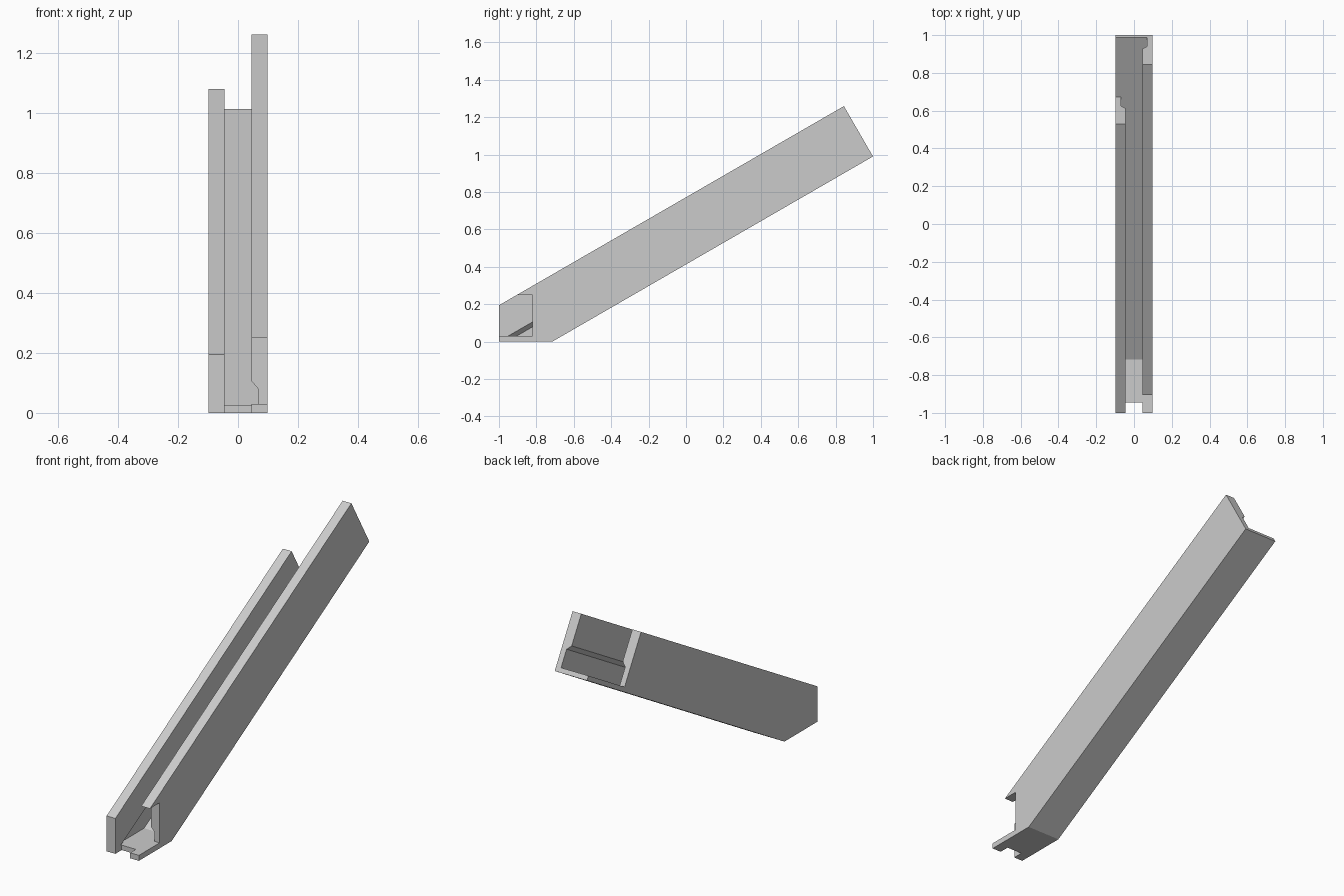
import bpy, bmesh, math
from mathutils import Vector

if "Cube" in bpy.data.objects:
    bpy.data.objects.remove(bpy.data.objects["Cube"])

SLOPE = math.radians(30)
C, S = math.cos(SLOPE), math.sin(SLOPE)
HEEL_Y = -0.715      # where the underside leaves the ground
LENGTH = 1.98        # along the slope
DEPTH = 0.311        # square to the slope
HALF = 0.098         # half width
FLOOR = 0.025        # thickness of the channel floor

grey = bpy.data.materials.new("light_grey")
grey.use_nodes = True
grey.diffuse_color = (0.6, 0.6, 0.6, 1)
grey.node_tree.nodes["Principled BSDF"].inputs["Base Color"].default_value = (0.6, 0.6, 0.6, 1)


def on_slope(x, s, h):
    """Point at distance s along the slope and height h square to it."""
    return Vector((x, HEEL_Y + s * C - h * S, s * S + h * C))


def prism(name, start, end, cut_below=None):
    """Closed solid between two matching outlines."""
    bm = bmesh.new()
    a = [bm.verts.new(p) for p in start]
    b = [bm.verts.new(p) for p in end]
    bm.faces.new(a)
    bm.faces.new(b)
    for i in range(len(a)):
        j = (i + 1) % len(a)
        bm.faces.new((a[i], a[j], b[j], b[i]))
    if cut_below is not None:
        geom = bm.verts[:] + bm.edges[:] + bm.faces[:]
        cut = bmesh.ops.bisect_plane(bm, geom=geom, plane_co=(0, 0, cut_below),
                                     plane_no=(0, 0, 1), clear_inner=True)
        edges = [e for e in cut["geom_cut"] if isinstance(e, bmesh.types.BMEdge)]
        bmesh.ops.contextual_create(bm, geom=edges)
    bmesh.ops.recalc_face_normals(bm, faces=bm.faces[:])
    mesh = bpy.data.meshes.new(name)
    bm.to_mesh(mesh)
    bm.free()
    mesh.materials.append(grey)
    obj = bpy.data.objects.new(name, mesh)
    bpy.context.collection.objects.link(obj)
    return obj


def box(name, x0, x1, y0, y1, z0, z1):
    outline = [(y0, z0), (y1, z0), (y1, z1), (y0, z1)]
    return prism(name, [(x0, y, z) for y, z in outline], [(x1, y, z) for y, z in outline])


# Sloping beam with a flat foot and an upright front
top_front = DEPTH / C + (-1 - HEEL_Y) * S / C
side = [Vector((0, -1, 0)), on_slope(0, 0, 0), on_slope(0, LENGTH, 0),
        on_slope(0, LENGTH, DEPTH), Vector((0, -1, top_front))]
rail = prism("sloping_rail", [(-HALF, p.y, p.z) for p in side],
             [(HALF, p.y, p.z) for p in side])

# Channel: narrow slot over a wider groove with chamfered shoulders
half_section = [(0.068, FLOOR), (0.068, 0.121), (0.045, 0.144), (0.045, 0.6)]
section = half_section + [(-x, h) for x, h in reversed(half_section)]
channel = prism("channel_cutter", [on_slope(x, -1, h) for x, h in section],
                [on_slope(x, LENGTH + 0.2, h) for x, h in section], cut_below=0.027)

# Shorter wall on one side, above the floor
end = [(-0.2, FLOOR), (0, FLOOR), (0, 0.5), (-0.2, 0.5)]
wall_end = prism("wall_end_cutter", [on_slope(x, 1.617, h) for x, h in end],
                 [on_slope(x, LENGTH + 0.2, h) for x, h in end])

# Front opening in the floor and window through the other wall
floor_gap = box("floor_gap_cutter", -0.045, 0.045, -1.1, -0.945, -0.1, 0.1)
window = box("window_cutter", 0.03, 0.2, -1.1, -0.82, 0.03, 0.25)

bpy.context.view_layer.objects.active = rail
for cutter in (channel, wall_end, floor_gap, window):
    cutter.hide_render = True
    mod = rail.modifiers.new(cutter.name, 'BOOLEAN')
    mod.operation = 'DIFFERENCE'
    mod.solver = 'EXACT'
    mod.object = cutter
    bpy.ops.object.modifier_apply(modifier=mod.name)
    bpy.data.objects.remove(cutter)
